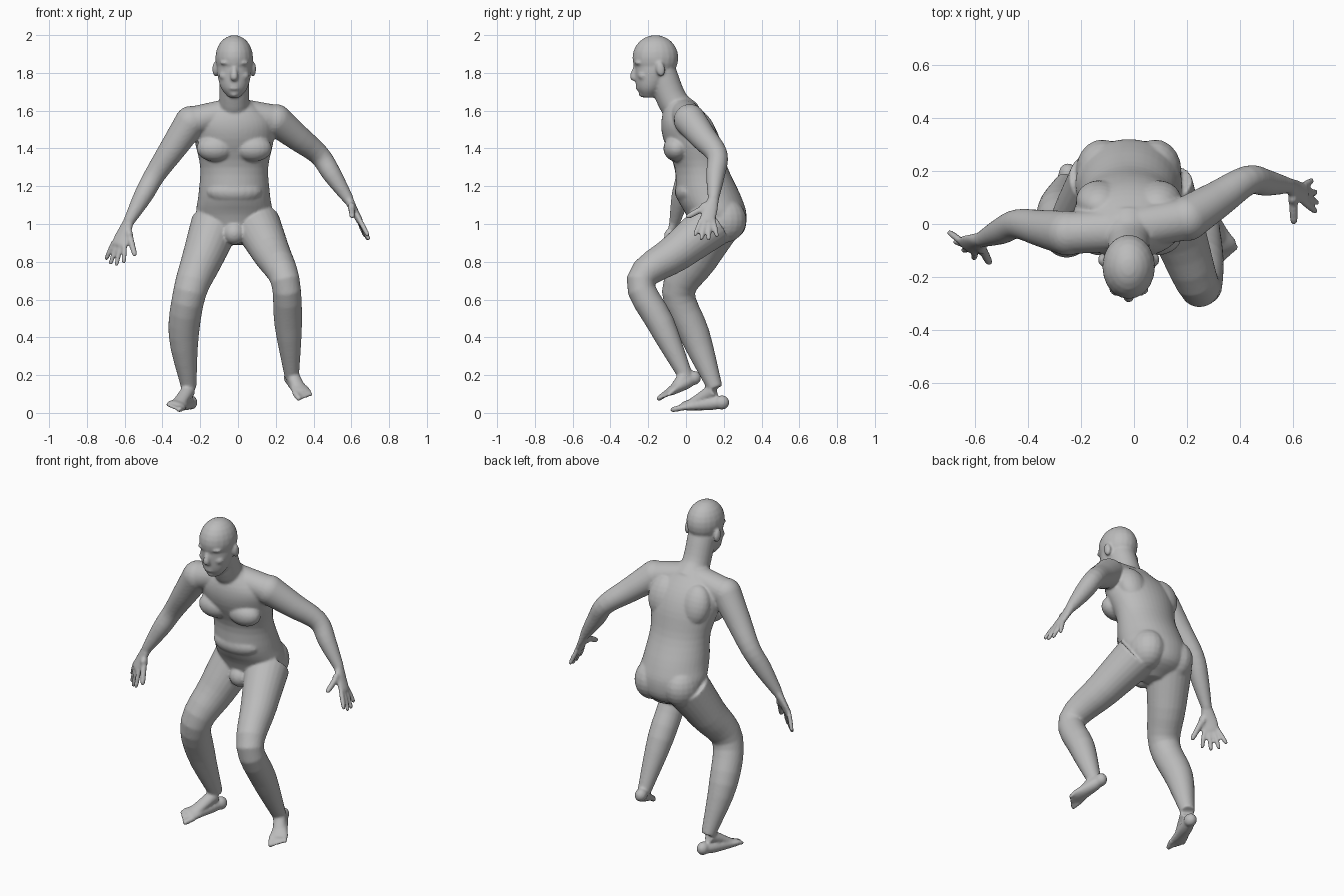
import bpy
import bmesh
import math
from mathutils import Vector, Matrix

default_cube = bpy.data.objects.get("Cube")
if default_cube:
    bpy.data.objects.remove(default_cube)

GREY = (.5, .5, .5, 1)
skin = bpy.data.materials.new("grey skin")
skin.use_nodes = True
skin.diffuse_color = GREY
skin.node_tree.nodes["Principled BSDF"].inputs["Base Color"].default_value = GREY

bm = bmesh.new()
MID = -.02  # centre line of the head and torso


def smooth_path(points, steps=4):
    """Catmull-Rom interpolation of section tuples."""
    rows = [Vector(point) for point in points]
    rows = [2 * rows[0] - rows[1]] + rows + [2 * rows[-1] - rows[-2]]
    result = []
    for before, start, end, after in zip(rows, rows[1:], rows[2:], rows[3:]):
        leave, arrive = (end - before) / 2, (after - start) / 2
        for step in range(steps):
            t = step / steps
            ease = t * t * (3 - 2 * t)
            result.append(start.lerp(end, ease) + leave * t * (1 - t) ** 2
                          - arrive * t * t * (1 - t))
    return result + [rows[-2]]


def loft(points, side=(1, 0, 0), level=False, sides=24):
    """Skin elliptical sections (x, y, z, half width, half depth) along a path."""
    rows = smooth_path(points)
    centres = [Vector(row[:3]) for row in rows]
    last = len(rows) - 1
    rings = []
    for index, row in enumerate(rows):
        tangent = centres[min(index + 1, last)] - centres[max(index - 1, 0)]
        tangent = Vector((0, 0, 1)) if level else tangent.normalized()
        across = Vector(side)
        across = (across - tangent * across.dot(tangent)).normalized()
        deep = tangent.cross(across)
        angles = [math.tau * k / sides for k in range(sides)]
        rings.append([bm.verts.new(centres[index] + across * math.cos(angle) * row[3]
                                   + deep * math.sin(angle) * row[4]) for angle in angles])
    for low, high in zip(rings, rings[1:]):
        for k in range(sides):
            bm.faces.new((low[k - 1], low[k], high[k], high[k - 1]))
    bm.faces.new(rings[0][::-1])
    bm.faces.new(rings[-1])


def stack(levels):
    """Horizontal sections (height, depth position, half width, half depth)."""
    loft([(MID, y, z, wide, deep) for z, y, wide, deep in levels], level=True, sides=40)


def blob(centre, size, tilt=0):
    """Ellipsoid muscle or feature."""
    matrix = (Matrix.Translation(centre) @ Matrix.Rotation(tilt, 4, "X")
              @ Matrix.Diagonal((*size, 1)))
    bmesh.ops.create_uvsphere(bm, u_segments=20, v_segments=12, radius=1, matrix=matrix)


def pair(x, y, z, size, tilt=0):
    """The same ellipsoid on both sides of the centre line."""
    for sign in (-1, 1):
        blob((MID + sign * x, y, z), size, tilt)


def limb(root, joint, end, radii, bow=0):
    """Two-segment limb; radii are for the root, joint, lower muscle and end."""
    root, joint, end = Vector(root), Vector(joint), Vector(end)
    thick, bend, muscle, thin = radii
    upper = root.lerp(joint, .5)
    lower = joint.lerp(end, .45) + Vector((bow, 0, 0))
    stations = [(root, thick), (upper, (thick + bend) / 2), (joint, bend),
                (lower, muscle), (end, thin)]
    loft([(*centre, radius, radius) for centre, radius in stations])


def digit(start, end, radius):
    """Finger or toe with a rounded tip."""
    start, end = Vector(start), Vector(end)
    taper = [(0, 1), (.5, 1), (.9, .85), (1, .45)]
    loft([(*start.lerp(end, t), radius * scale, radius * scale) for t, scale in taper],
         side=(.3, 1, .1), sides=12)


def hand(wrist, index, little, index_tip, little_tip, thumb_tip):
    """Palm, a fan of four fingers and a thumb."""
    wrist, index, little = Vector(wrist), Vector(index), Vector(little)
    index_tip, little_tip = Vector(index_tip), Vector(little_tip)
    across = index - little
    knuckle = (index + little) / 2
    ahead = (knuckle - wrist).normalized()
    half = across.length / 2 + .01
    loft([(*wrist, .03, .026), (*wrist.lerp(knuckle, .5), half * .9, .02),
          (*knuckle, half, .018), (*(knuckle + ahead * .015), half * .85, .012)], side=across)
    for finger in range(4):
        t = finger / 3
        arch = ahead * math.sin(math.pi * t) * .025
        digit(index.lerp(little, t), index_tip.lerp(little_tip, t) + arch, .0135)
    base = wrist.lerp(index, .25)
    digit(base, thumb_tip, .017)
    blob(base.lerp(Vector(thumb_tip), .25), (.02, .025, .03))


def foot(ankle, heel, ball, inner):
    """Heel, instep and five toes; inner points towards the big toe."""
    ankle, heel, ball, inner = (Vector(v) for v in (ankle, heel, ball, inner))
    inner.normalize()
    ahead = (ball - heel).normalized()
    loft([(*heel, .03, .03), (*heel.lerp(ball, .3), .037, .036),
          (*heel.lerp(ball, .7), .043, .03), (*ball, .052, .023),
          (*(ball + ahead * .025), .047, .016)], side=inner)
    loft([(*ankle, .037, .042), (*ankle.lerp(ball, .5), .036, .027),
          (*ball, .036, .016)], side=inner)
    blob(heel, (.035, .04, .038))
    for toe in range(5):
        start = ball + inner * (.04 - .02 * toe)
        reach = ahead * (.07 - .007 * toe) - Vector((0, 0, .008))
        digit(start, start + reach, .011 if toe else .016)


# Torso and pelvis
stack([(.89, .14, .06, .05), (.95, .17, .15, .13), (1.05, .16, .2, .16),
       (1.15, .12, .19, .17), (1.3, .08, .18, .14), (1.45, .03, .21, .15),
       (1.55, 0, .2, .13), (1.65, -.03, .09, .07)])
pair(.1, -.05, 1.4, (.1, .07, .07))           # chest
pair(.1, .2, 1.02, (.1, .12, .12))            # buttocks
pair(.11, .09, 1.48, (.09, .07, .12), .3)     # shoulder blades
blob((MID, .02, 1.17), (.15, .08, .07))       # belly
blob((MID, .05, .95), (.06, .06, .06))        # groin

# Neck
loft([(MID, 0, 1.57, .1, .09), (MID, -.07, 1.65, .08, .08), (MID, -.13, 1.8, .08, .08)])

# Skull and jaw
blob((MID, -.162, 1.88), (.1, .122, .12))
stack([(1.67, -.2, .03, .03), (1.72, -.19, .07, .07), (1.8, -.17, .09, .1),
       (1.88, -.16, .09, .11)])

# Face
loft([(MID, -.265, 1.84, .01, .01), (MID, -.28, 1.78, .02, .017),
      (MID, -.265, 1.765, .017, .01)])
pair(.04, -.25, 1.853, (.036, .023, .012))    # brows
pair(.036, -.245, 1.828, (.017, .016, .012))  # eyes
pair(.05, -.225, 1.785, (.03, .03, .025))     # cheeks
pair(.1, -.135, 1.82, (.016, .024, .04), .15)  # ears
for lip_height in (1.735, 1.718):
    blob((MID, -.25, lip_height), (.03, .017, .01))
blob((MID, -.228, 1.69), (.026, .023, .02))   # chin

# Left leg with its heel lifted, right leg planted
limb((.1, .14, 1), (.25, -.24, .7), (.285, 0, .19), (.125, .077, .073, .038))
foot((.285, 0, .2), (.277, .04, .185), (.335, -.08, .115), (-.9, -.4, -.1))
limb((-.12, .16, 1), (-.255, -.04, .64), (-.26, .155, .13), (.13, .088, .08, .04), bow=-.03)
foot((-.26, .15, .12), (-.25, .19, .055), (-.325, 0, .04), (.9, -.4, -.3))

# Arms and hands
arm_radii = (.085, .056, .05, .029)
limb((.2, .02, 1.55), (.43, .165, 1.365), (.585, .145, 1.13), arm_radii)
hand((.585, .145, 1.13), (.645, .08, 1.02), (.64, .145, 1.02),
     (.69, .045, .935), (.675, .165, .93), (.605, 0, 1.035))
limb((-.25, -.035, 1.54), (-.44, 0, 1.26), (-.58, -.06, 1.01), arm_radii)
hand((-.58, -.06, 1.01), (-.6, -.105, .89), (-.66, -.06, .9),
     (-.605, -.13, .79), (-.7, -.03, .81), (-.545, -.15, .83))

# Trapezius and shoulder caps bridging the neck, torso and arms
for shoulder in ((.2, .02, 1.55), (-.25, -.035, 1.54)):
    loft([(MID, -.02, 1.6, .08, .07), (*shoulder, .08, .08)], side=(0, 1, 0))
    blob(shoulder, (.085, .085, .085))

# Fuse every part into one continuous skin
bmesh.ops.recalc_face_normals(bm, faces=bm.faces)
mesh = bpy.data.meshes.new("body")
bm.to_mesh(mesh)
bm.free()
body = bpy.data.objects.new("body", mesh)
bpy.context.collection.objects.link(body)
mesh.materials.append(skin)

fuse = body.modifiers.new("fuse", "REMESH")
fuse.mode = "VOXEL"
fuse.voxel_size = .0075
fuse.use_smooth_shade = True
relax = body.modifiers.new("relax", "SMOOTH")
relax.factor = .5
relax.iterations = 5
